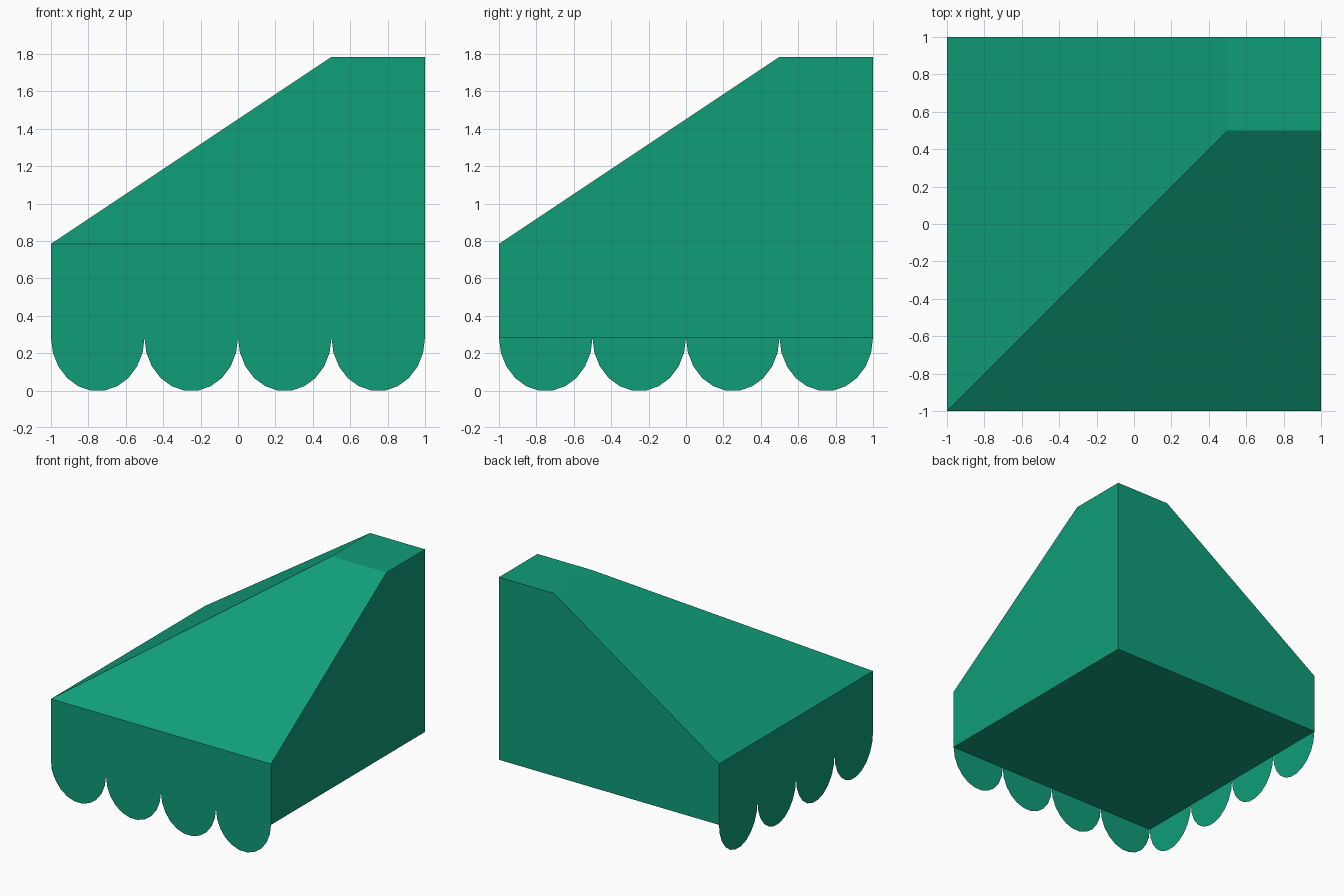
import bpy, bmesh, math

if "Cube" in bpy.data.objects:
    bpy.data.objects.remove(bpy.data.objects["Cube"])

EDGE = 0.284          # underside height, top of the scallops
EAVE = EDGE + 0.5     # low edge of the roof
TOP = EDGE + 1.5      # flat top
SEG = 11              # segments per scallop

mat = bpy.data.materials.new("green_canvas")
mat.diffuse_color = (0.005, 0.34, 0.19, 1)
mat.use_nodes = True
mat.node_tree.nodes["Principled BSDF"].inputs["Base Color"].default_value = mat.diffuse_color


def make_object(name, bm):
    mesh = bpy.data.meshes.new(name)
    bm.to_mesh(mesh)
    bm.free()
    mesh.materials.append(mat)
    obj = bpy.data.objects.new(name, mesh)
    bpy.context.collection.objects.link(obj)
    return obj


# Solid corner awning body: two slopes meeting at a hip, with a flat top corner
bm = bmesh.new()
base = [bm.verts.new((x, y, EDGE)) for x, y in ((-1, -1), (1, -1), (1, 1), (-1, 1))]
low = [bm.verts.new((x, y, EAVE)) for x, y in ((-1, -1), (1, -1), (-1, 1))]
high = [bm.verts.new((x, y, TOP)) for x, y in ((.5, .5), (1, .5), (1, 1), (.5, 1))]
b0, b1, b2, b3 = base
corner, right, left = low
p, q, r, s = high
for face in (base[::-1], high,
             (corner, right, q, p), (corner, p, s, left),   # slopes
             (b0, b1, right, corner), (b3, b0, corner, left),  # fascias
             (b1, b2, r, q, right), (b2, b3, left, s, r)):  # wall sides
    bm.faces.new(face)
bmesh.ops.recalc_face_normals(bm, faces=bm.faces)
make_object("awning_body", bm)


# Thin scalloped valance hanging below each fascia
def valance(name, place):
    bm = bmesh.new()
    depth = EDGE / math.cos(math.pi / SEG / 2)
    for i in range(4):
        mid = -0.75 + 0.5 * i
        pts = []
        for k in range(SEG + 1):
            a = math.pi * (1 + k / SEG)
            pts.append(place(mid + 0.25 * math.cos(a), EDGE + depth * math.sin(a)))
        bm.faces.new([bm.verts.new(c) for c in pts])
    make_object(name, bm)


valance("front_valance", lambda u, z: (u, -1, z))
valance("left_valance", lambda u, z: (-1, -u, z))
